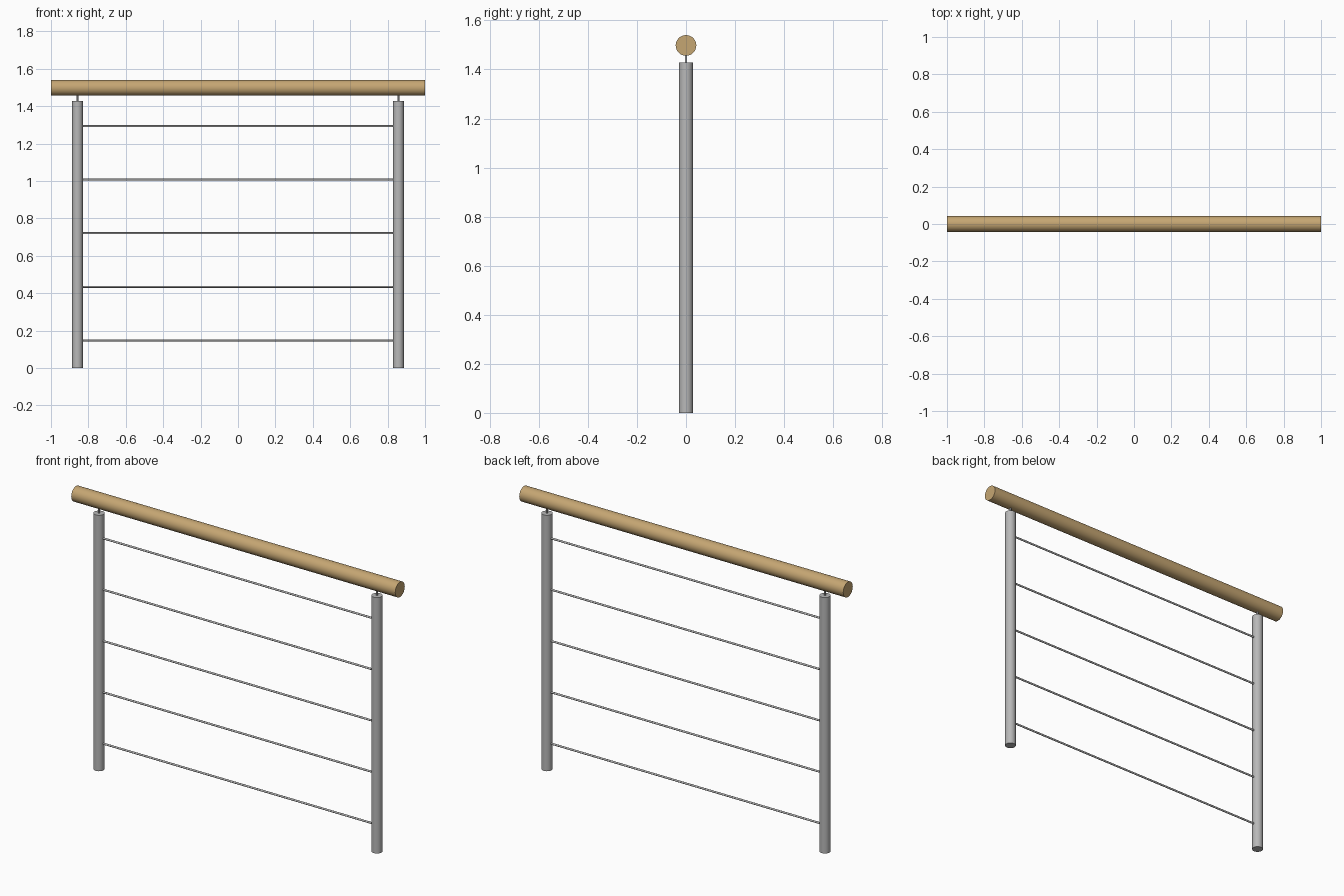
import bpy, math

if "Cube" in bpy.data.objects:
    bpy.data.objects.remove(bpy.data.objects["Cube"])

def material(name, color):
    m = bpy.data.materials.new(name)
    m.diffuse_color = (*color, 1)
    m.use_nodes = True
    m.node_tree.nodes["Principled BSDF"].inputs["Base Color"].default_value = m.diffuse_color
    return m

wood = material("light_wood", (0.56, 0.38, 0.17))
steel = material("brushed_steel", (0.48, 0.48, 0.48))

def rod(name, radius, length, center, mat, along_x=False, sides=32):
    rot = (0, math.pi / 2, 0) if along_x else (0, 0, 0)
    bpy.ops.mesh.primitive_cylinder_add(vertices=sides, radius=radius, depth=length,
                                        location=center, rotation=rot)
    ob = bpy.context.object
    ob.name = name
    ob.data.materials.append(mat)
    bpy.ops.object.shade_smooth_by_angle(angle=math.radians(40))
    return ob

POST_X, POST_H, RAIL_Z = 0.858, 1.428, 1.498

# Round wooden handrail
rod("handrail", 0.042, 2.0, (0, 0, RAIL_Z), wood, True, 48)

# Posts with thin pins carrying the handrail
for side, x in (("left", -POST_X), ("right", POST_X)):
    rod(side + "_post", 0.0285, POST_H, (x, 0, POST_H / 2), steel)
    rod(side + "_pin", 0.005, 0.06, (x, 0, POST_H + 0.02), steel, sides=16)

# Five evenly spaced horizontal bars between the posts
for i in range(5):
    rod(f"bar_{i + 1}", 0.0053, 2 * POST_X - 0.05, (0, 0, 0.148 + i * 0.2863),
        steel, True, 16)
